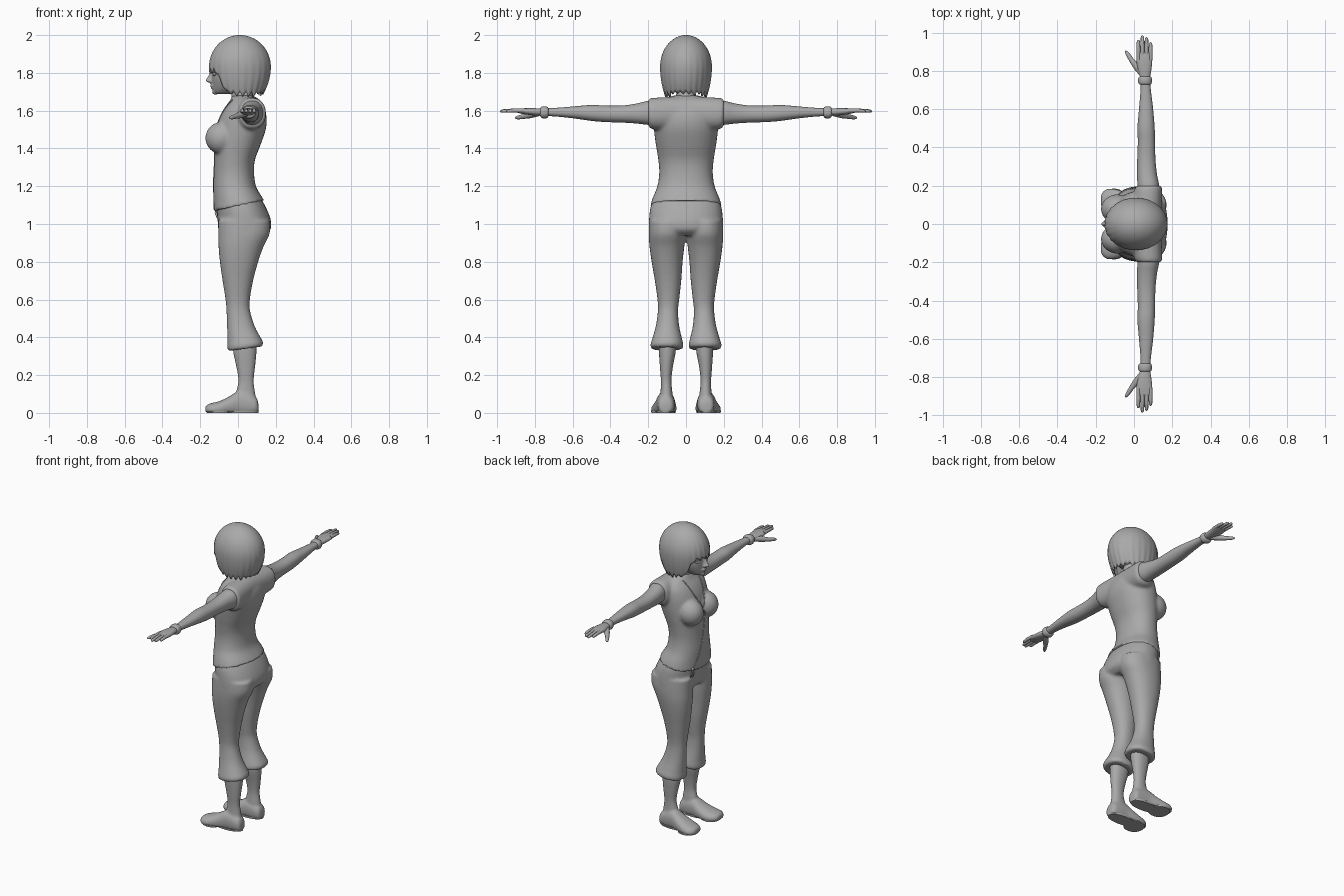
import bpy, bmesh, math, random
from mathutils import Vector, Matrix
from mathutils.bvhtree import BVHTree

if "Cube" in bpy.data.objects:
    bpy.data.objects.remove(bpy.data.objects["Cube"])

random.seed(4)
grey = bpy.data.materials.new("matte grey")
grey.diffuse_color = (0.4, 0.4, 0.4, 1)
grey.use_nodes = True
grey.node_tree.nodes["Principled BSDF"].inputs["Base Color"].default_value = grey.diffuse_color


def finish(name, bm, voxel=0, smooth=4, angle=60):
    """Turn a bmesh into a smooth-shaded object, optionally blended by remeshing."""
    bmesh.ops.recalc_face_normals(bm, faces=bm.faces)
    me = bpy.data.meshes.new(name)
    bm.to_mesh(me)
    bm.free()
    ob = bpy.data.objects.new(name, me)
    bpy.context.collection.objects.link(ob)
    me.materials.append(grey)
    if voxel:
        r = ob.modifiers.new("blend", 'REMESH')
        r.mode, r.voxel_size, r.use_smooth_shade = 'VOXEL', voxel, True
        s = ob.modifiers.new("soften", 'SMOOTH')
        s.factor, s.iterations = 0.5, smooth
    else:
        bpy.ops.object.select_all(action='DESELECT')
        bpy.context.view_layer.objects.active = ob
        ob.select_set(True)
        bpy.ops.object.shade_smooth_by_angle(angle=math.radians(angle))
    return ob


def refine(rows, n=4):
    """Catmull-Rom interpolation of section rows."""
    out = []
    for i in range(len(rows) - 1):
        p = [rows[max(0, min(len(rows) - 1, i + k))] for k in (-1, 0, 1, 2)]
        for j in range(n):
            t = j / n
            out.append([0.5 * (2 * b + (c - a) * t + (2 * a - 5 * b + 4 * c - d) * t * t
                               + (3 * b - a - 3 * c + d) * t ** 3) for a, b, c, d in zip(*p)])
    return out + [list(rows[-1])]


def loft(bm, axis, rows, side=1, power=2.2, seg=32):
    """Rows are (position, low a, high a, low b, high b); side mirrors in y."""
    rings = []
    for t, a0, a1, b0, b1 in refine(rows):
        ring = []
        for k in range(seg):
            an = 2 * math.pi * k / seg
            c, s = math.cos(an), math.sin(an)
            a = (a0 + a1) / 2 + (a1 - a0) / 2 * math.copysign(abs(c) ** (2 / power), c)
            b = (b0 + b1) / 2 + (b1 - b0) / 2 * math.copysign(abs(s) ** (2 / power), s)
            x, y, z = {'x': (t, a, b), 'y': (a, t, b), 'z': (a, b, t)}[axis]
            ring.append(bm.verts.new((x, y * side, z)))
        rings.append(ring)
    for r, q in zip(rings, rings[1:]):
        for k in range(seg):
            bm.faces.new((r[k], r[(k + 1) % seg], q[(k + 1) % seg], q[k]))
    bm.faces.new(rings[0])
    bm.faces.new(rings[-1])


def ball(bm, loc, size, rot=0.0):
    m = Matrix.Translation(loc) @ Matrix.Rotation(rot, 4, 'Y') @ Matrix.Diagonal((*size, 1))
    bmesh.ops.create_uvsphere(bm, u_segments=24, v_segments=16, radius=1, matrix=m)


def limb(bm, pts, radii, seg=12):
    """Round tube through points with capped, rounded ends."""
    rings = []
    for i, (p, r) in enumerate(zip(pts, radii)):
        d = Vector(pts[min(i + 1, len(pts) - 1)]) - Vector(pts[max(i - 1, 0)])
        q = d.to_track_quat('Z', 'Y')
        rings.append([bm.verts.new(Vector(p) + q @ Vector((r * math.cos(a), r * math.sin(a), 0)))
                      for a in [2 * math.pi * k / seg for k in range(seg)]])
    for r, q in zip(rings, rings[1:]):
        for k in range(seg):
            bm.faces.new((r[k], r[(k + 1) % seg], q[(k + 1) % seg], q[k]))
    bm.faces.new(rings[0])
    bm.faces.new(rings[-1])


def sym(z, x0, x1, w):
    return (z, x0, x1, -w, w)


# Sleeveless wrap shirt: trunk, bust and shoulder yoke blended together
bm = bmesh.new()
loft(bm, 'z', [sym(1.095, -.13, .14, .19), sym(1.14, -.13, .12, .176), sym(1.2, -.132, .095, .152),
               sym(1.27, -.128, .085, .142), sym(1.34, -.125, .09, .147), sym(1.42, -.125, .12, .16),
               sym(1.5, -.115, .147, .17), sym(1.56, -.1, .152, .172), sym(1.61, -.075, .14, .165),
               sym(1.65, -.045, .115, .13), sym(1.68, -.03, .085, .07)])
for v in bm.verts:
    if v.co.z < 1.2:
        v.co.z += 0.2 * v.co.x * (1.2 - v.co.z) / 0.1
for s in (1, -1):
    ball(bm, (-.088, s * .078, 1.455), (.085, .077, .085), 0.25)
loft(bm, 'y', [(-.2, .02, .14, 1.525, 1.66), (-.17, .0, .148, 1.5, 1.668), (0, -.01, .14, 1.5, 1.675),
               (.17, .0, .148, 1.5, 1.668), (.2, .02, .14, 1.525, 1.66)])
shirt = finish("shirt", bm, 0.009, 6)

# Cropped trousers: hips and two flared legs
bm = bmesh.new()
loft(bm, 'z', [sym(1.13, -.11, .125, .175), sym(1.08, -.113, .152, .19), sym(1.02, -.108, .174, .196),
               sym(.97, -.104, .172, .196), sym(.94, -.09, .14, .18)])
for s in (1, -1):
    loft(bm, 'z', [(1.02, -.105, .168, .0, .194), (.95, -.104, .168, .002, .197), (.88, -.103, .135, .009, .193),
                   (.8, -.096, .107, .018, .182), (.7, -.082, .08, .025, .165), (.6, -.066, .063, .036, .151),
                   (.54, -.061, .064, .042, .149), (.46, -.058, .088, .036, .16), (.39, -.056, .122, .02, .18),
                   (.36, -.057, .134, .014, .189), (.34, -.052, .128, .018, .184)], s)
for v in bm.verts:
    if v.co.z < .45:
        v.co.z += 0.12 * (v.co.x - .04) * (.45 - v.co.z) / .1
finish("trousers", bm, 0.009, 4)

# Shins and feet, with flat thin soles
for s, side in ((1, "left"), (-1, "right")):
    bm = bmesh.new()
    loft(bm, 'z', [(.4, -.03, .1, .05, .143), (.32, -.025, .098, .055, .143), (.24, -.008, .09, .07, .138),
                   (.17, .002, .083, .077, .133), (.11, -.01, .09, .072, .135), (.05, -.02, .1, .066, .143),
                   (.02, -.02, .1, .066, .143)], s)
    loft(bm, 'x', [(.108, .085, .13, .005, .05), (.095, .067, .146, -.01, .085), (.05, .06, .152, -.02, .11),
                   (0, .058, .157, -.02, .115), (-.05, .052, .17, -.02, .085), (-.1, .05, .183, -.02, .062),
                   (-.14, .06, .183, -.015, .052), (-.165, .08, .165, -.005, .042), (-.173, .1, .145, .005, .03)], s)
    for v in bm.verts:
        v.co.z = max(v.co.z, .004)
    finish(side + "_foot", bm, 0.007, 4)
    bm = bmesh.new()
    loft(bm, 'z', [(0, -.165, -.04, .055, .183), (.012, -.168, -.04, .054, .185)], s)
    loft(bm, 'z', [(0, -.09, .108, .062, .155), (.012, -.09, .11, .061, .157)], s)
    finish(side + "_sole", bm, angle=40)

    # Outstretched arm
    bm = bmesh.new()
    loft(bm, 'y', [(.12, .02, .14, 1.52, 1.655), (.2, .018, .132, 1.525, 1.652), (.26, .016, .12, 1.532, 1.638),
                   (.34, .017, .112, 1.537, 1.627), (.43, .02, .11, 1.54, 1.627), (.5, .018, .108, 1.546, 1.63),
                   (.6, .026, .1, 1.56, 1.622), (.7, .034, .088, 1.57, 1.614), (.77, .033, .083, 1.572, 1.612)], s)
    finish(side + "_arm", bm)
    # Wrist band
    bm = bmesh.new()
    loft(bm, 'y', [(.728, .036, .082, 1.574, 1.61), (.733, .025, .091, 1.563, 1.62), (.75, .021, .094, 1.558, 1.623),
                   (.767, .025, .091, 1.563, 1.62), (.772, .036, .082, 1.574, 1.61)], s)
    finish(side + "_wrist_band", bm)
    # Palm, four fingers and thumb
    bm = bmesh.new()
    loft(bm, 'y', [(.76, .034, .082, 1.576, 1.61), (.8, .022, .09, 1.575, 1.613), (.85, .013, .095, 1.58, 1.613),
                   (.885, .014, .096, 1.587, 1.61), (.9, .02, .09, 1.593, 1.606)], s)
    for i, tip in enumerate((.962, .985, .977, .95)):
        x = .023 + .0212 * i
        limb(bm, [(x, s * .86, 1.6), (x, s * .91, 1.601), (x, s * (tip - .012), 1.598),
                  (x, s * (tip - .003), 1.596), (x, s * tip, 1.595)], [.0108, .0105, .009, .006, .002])
    limb(bm, [(.045, s * .785, 1.588), (.012, s * .825, 1.578), (-.012, s * .855, 1.57), (-.033, s * .888, 1.564),
              (-.041, s * .9, 1.562), (-.044, s * .905, 1.561)], [.018, .018, .013, .0105, .007, .002])
    finish(side + "_hand", bm)

# Neck
bm = bmesh.new()
loft(bm, 'z', [sym(1.6, -.05, .1, .07), sym(1.66, -.035, .085, .056), sym(1.71, -.035, .07, .05),
               sym(1.78, -.04, .07, .052)])
finish("neck", bm)

# Head with chin, nose, lips, brow and cheeks
bm = bmesh.new()
ball(bm, (.01, 0, 1.845), (.148, .118, .13))
loft(bm, 'z', [sym(1.687, -.115, -.04, .025), sym(1.7, -.13, .0, .047), sym(1.735, -.135, .05, .078),
               sym(1.78, -.138, .09, .1), sym(1.86, -.136, .1, .11)])
loft(bm, 'z', [sym(1.747, -.15, -.11, .014), sym(1.758, -.172, -.11, .017), sym(1.775, -.163, -.11, .011),
               sym(1.82, -.138, -.11, .009)])
ball(bm, (-.134, 0, 1.732), (.014, .025, .007))
ball(bm, (-.132, 0, 1.721), (.013, .021, .007))
ball(bm, (-.122, 0, 1.698), (.016, .02, .013))
finish("head", bm, 0.005, 3)
bm = bmesh.new()
for s in (1, -1):
    ball(bm, (-.122, s * .046, 1.795), (.012, .022, .012))
    limb(bm, [(-.132, s * .022, 1.798), (-.135, s * .045, 1.809), (-.118, s * .072, 1.8)], [.002, .004, .002])
finish("eyes_and_lids", bm)

# Bobbed hair: dome whose hem rises over the face and breaks into pointed locks
bm = bmesh.new()
SEG, ROWS = 192, 30
locks = [random.uniform(.01, .032) for _ in range(SEG // 8)]
crown = bm.verts.new((.01, 0, 2))
prev = None
for j in range(1, ROWS + 1):
    ring = []
    for k in range(SEG):
        a = 2 * math.pi * k / SEG
        f = min(a, 2 * math.pi - a)
        t = max(0, min(1, (f - .6) / .5))
        saw = abs((k % 8) / 4 - 1)
        hem = 1.825 - .125 * t * t * (3 - 2 * t) - (1 - saw) * locks[k // 8]
        v = j / ROWS
        z = 2 - (2 - hem) * v * v
        if z > 1.83:
            e = math.sqrt(max(0, 1 - ((z - 1.83) / .17) ** 2))
            rx, ry = .165 * e, .138 * e
        else:
            d = ((1.83 - z) / .16) ** 2
            rx, ry = .165 - .05 * d, .138 - .028 * d
        g = 1 - .025 * saw * v ** 4
        ring.append(bm.verts.new((.01 - rx * g * math.cos(a), ry * g * math.sin(a), z)))
    for k in range(SEG):
        n = (k + 1) % SEG
        bm.faces.new((prev[k], prev[n], ring[n], ring[k]) if prev else (crown, ring[n], ring[k]))
    prev = ring
hair = finish("hair", bm)
thick = hair.modifiers.new("thickness", 'SOLIDIFY')
thick.thickness = .01

# Collar edges and wrap seam laid on the shirt front, and the waist tie
dg = bpy.context.evaluated_depsgraph_get()
tree = BVHTree.FromObject(shirt, dg)


def seam(name, pts, r):
    path = []
    for y, z in refine(pts, 8):
        hit = tree.ray_cast(Vector((-1, y, z)), Vector((1, 0, 0)))[0]
        if hit:
            path.append(hit)
    bm = bmesh.new()
    limb(bm, path, [r] * len(path), 8)
    finish(name, bm)


seam("left_collar_edge", [(.075, 1.655), (.06, 1.6), (.035, 1.53), (.0, 1.46), (-.02, 1.42)], .004)
seam("right_collar_edge", [(-.075, 1.655), (-.06, 1.6), (-.035, 1.53), (0, 1.46)], .004)
seam("wrap_seam", [(-.02, 1.42), (-.01, 1.33), (.03, 1.2), (.07, 1.12), (.09, 1.09)], .0025)
bm = bmesh.new()
ball(bm, (-.112, .09, 1.085), (.01, .012, .01))
for y, z in ((.105, 1.035), (.085, 1.03)):
    limb(bm, [(-.112, .09, 1.085), (-.118, y, 1.06), (-.108, y, z)], [.004, .006, .004])
finish("waist_tie", bm)
